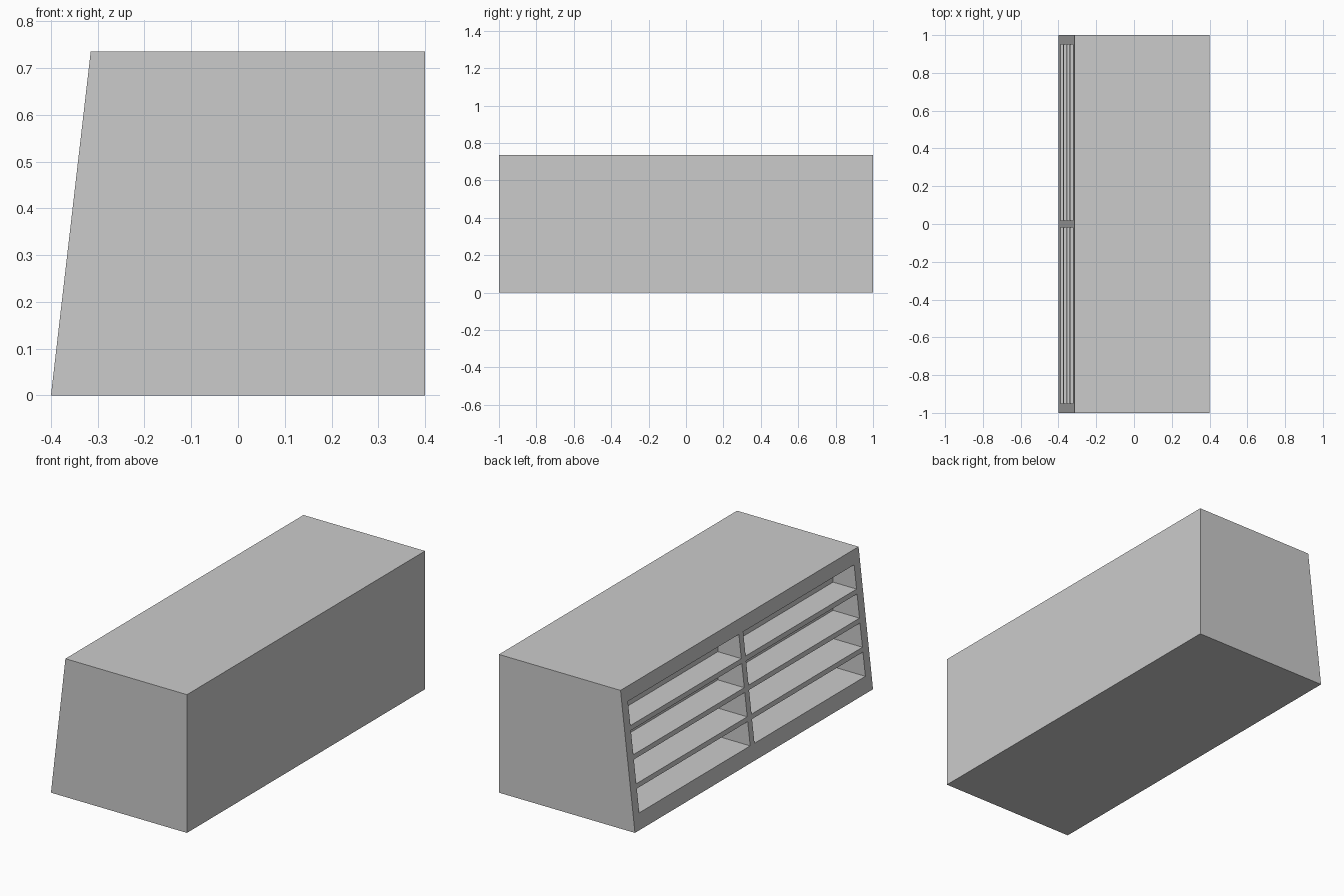
import bpy, bmesh

if "Cube" in bpy.data.objects:
    bpy.data.objects.remove(bpy.data.objects["Cube"])


def mesh_object(name, bm):
    bmesh.ops.recalc_face_normals(bm, faces=bm.faces)
    mesh = bpy.data.meshes.new(name)
    bm.to_mesh(mesh)
    bm.free()
    obj = bpy.data.objects.new(name, mesh)
    bpy.context.collection.objects.link(obj)
    return obj


def add_prism(bm, profile, y0, y1):
    """Extrude an (x, z) profile along y."""
    face = bm.faces.new([bm.verts.new((x, y0, z)) for x, z in profile])
    ext = bmesh.ops.extrude_face_region(bm, geom=[face])["geom"]
    verts = [v for v in ext if isinstance(v, bmesh.types.BMVert)]
    bmesh.ops.translate(bm, verts=verts, vec=(0, y1 - y0, 0))


# Counter body with a leaning shelf face on the left
bm = bmesh.new()
add_prism(bm, [(-0.4, 0), (0.4, 0), (0.4, 0.735), (-0.315, 0.735)], -1, 1)
body = mesh_object("shelf_counter", bm)

# Two columns of four compartments, cut back to an upright rear wall
BACK_X, FIRST_Z, PITCH, OPENING = -0.2, 0.085, 0.15, 0.125
bm = bmesh.new()
for y0, y1 in ((-0.95, -0.018), (0.018, 0.95)):
    for row in range(4):
        z0 = FIRST_Z + row * PITCH
        z1 = z0 + OPENING
        add_prism(bm, [(-0.5, z0), (BACK_X, z0), (BACK_X, z1), (-0.5, z1)], y0, y1)
cutter = mesh_object("compartment_cutter", bm)
cutter.hide_render = True
cutter.hide_viewport = False
cutter.display_type = 'WIRE'

cut = body.modifiers.new("compartments", 'BOOLEAN')
cut.operation = 'DIFFERENCE'
cut.solver = 'EXACT'
cut.object = cutter

# Apply the cut and drop the helper
bpy.context.view_layer.objects.active = body
bpy.ops.object.modifier_apply(modifier=cut.name)
bpy.data.objects.remove(cutter)
